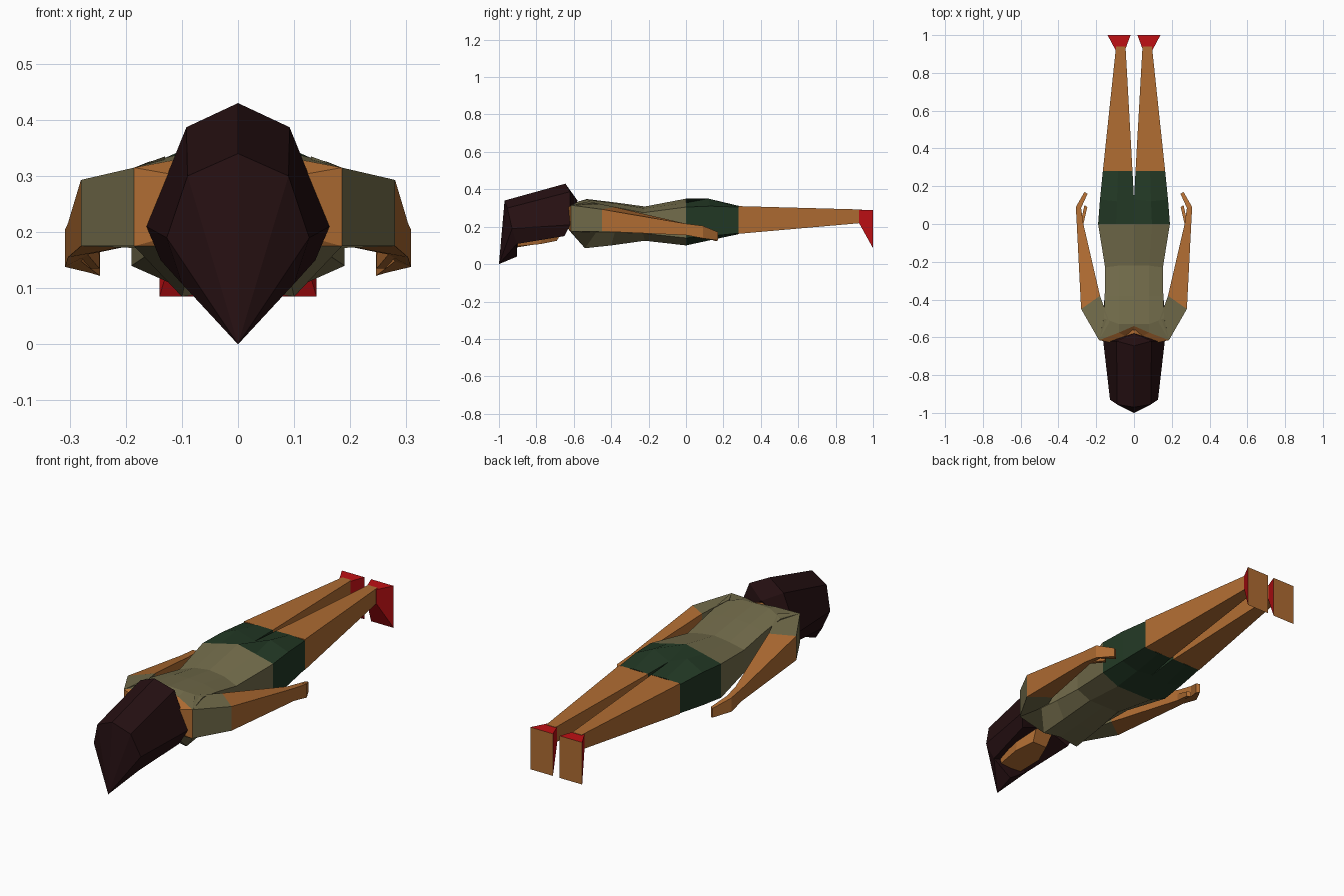
import bpy, bmesh

cube = bpy.data.objects.get("Cube")
if cube:
    bpy.data.objects.remove(cube, do_unlink=True)


def material(name, rgb):
    m = bpy.data.materials.new(name)
    m.use_nodes = True
    m.diffuse_color = (*rgb, 1)
    b = m.node_tree.nodes["Principled BSDF"]
    b.inputs["Base Color"].default_value = (*rgb, 1)
    b.inputs["Roughness"].default_value = 0.9
    return m


SKIN = material("tan skin", (0.43, 0.15, 0.032))
OLIVE = material("olive cloth", (0.17, 0.15, 0.07))
GREEN = material("dark green cloth", (0.016, 0.04, 0.018))
HAIR = material("dark brown hair", (0.019, 0.005, 0.006))
RED = material("red shoe", (0.52, 0.005, 0.007))


def loft(name, rings, mat, closed=True, caps=(True, True), end_mat=None):
    """Skin rings of points on the +x side, then mirror them to -x."""
    bm = bmesh.new()
    vs = [[bm.verts.new(p) for p in r] for r in rings]
    n = len(rings[0])
    for a, b in zip(vs, vs[1:]):
        for i in range(n if closed else n - 1):
            j = (i + 1) % n
            bm.faces.new((a[i], a[j], b[j], b[i]))
    if caps[0]:
        bm.faces.new(vs[0])
    if caps[1]:
        f = bm.faces.new(vs[-1])
        f.material_index = 1 if end_mat else 0
    bmesh.ops.remove_doubles(bm, verts=bm.verts, dist=1e-4)
    bmesh.ops.mirror(bm, geom=bm.verts[:] + bm.edges[:] + bm.faces[:],
                     axis='X', merge_dist=1e-4)
    bmesh.ops.recalc_face_normals(bm, faces=bm.faces)
    me = bpy.data.meshes.new(name)
    bm.to_mesh(me)
    bm.free()
    me.materials.append(mat)
    if end_mat:
        me.materials.append(end_mat)
    ob = bpy.data.objects.new(name, me)
    bpy.context.collection.objects.link(ob)
    return ob


def box_ring(y, x0, x1, z0, z1):
    """Rectangle across the y axis."""
    return [(x0, y, z1), (x1, y, z1), (x1, y, z0), (x0, y, z0)]


# Shirt: half sections from the spine round to the belly, neck to waist
collar = [(0, -0.54, 0.345), (0.08, -0.575, 0.335), (0.185, -0.615, 0.315),
          (0.185, -0.615, 0.175), (0.08, -0.62, 0.175), (0, -0.62, 0.175)]
waist_line = [(0, 0, 0.35), (0.095, 0, 0.328), (0.19, 0, 0.305),
              (0.19, 0, 0.14), (0.10, 0, 0.10), (0, 0, 0.10)]
loft("shirt", [
    collar,
    [(0, -0.53, 0.348), (0.08, -0.53, 0.345), (0.16, -0.50, 0.325),
     (0.165, -0.48, 0.17), (0.10, -0.54, 0.085), (0, -0.54, 0.10)],
    [(0, -0.38, 0.33), (0.08, -0.38, 0.325), (0.155, -0.38, 0.305),
     (0.155, -0.38, 0.17), (0.095, -0.40, 0.10), (0, -0.40, 0.11)],
    [(0, -0.22, 0.308), (0.08, -0.22, 0.298), (0.153, -0.23, 0.275),
     (0.153, -0.23, 0.165), (0.085, -0.22, 0.125), (0, -0.22, 0.125)],
    waist_line], OLIVE, closed=False, caps=(False, False))

# Bare neckline and neck
loft("neckline", [collar, [(x * 0.5, y - 0.02, 0.26 + (z - 0.26) * 0.7)
                           for x, y, z in collar]],
     SKIN, closed=False, caps=(False, True))
loft("neck", [[(0, -0.56, 0.33), (0.07, -0.56, 0.31), (0.06, -0.58, 0.2), (0, -0.58, 0.19)],
              [(0, -0.72, 0.33), (0.06, -0.72, 0.31), (0.05, -0.72, 0.2), (0, -0.72, 0.19)]],
     SKIN, closed=False)

# Shorts: one half of the hips running into each leg
thigh = [(0.008, 0.28, 0.31), (0.085, 0.28, 0.312), (0.165, 0.28, 0.305),
         (0.165, 0.28, 0.165), (0.085, 0.28, 0.16), (0.008, 0.28, 0.165)]
loft("shorts", [
    waist_line,
    [(0, 0.13, 0.315), (0.09, 0.12, 0.35), (0.18, 0.13, 0.31),
     (0.18, 0.13, 0.15), (0.09, 0.13, 0.128), (0, 0.13, 0.14)],
    thigh], GREEN, closed=False, caps=(False, False))
loft("shorts_inner_legs", [
    [(0, 0.13, 0.315), (0, 0.13, 0.14)],
    [(0.008, 0.28, 0.31), (0.008, 0.28, 0.165)]],
    GREEN, closed=False, caps=(False, False))

# Legs and shoes, with bare soles
loft("legs", [box_ring(0.28, 0.008, 0.165, 0.162, 0.31),
              box_ring(0.94, 0.045, 0.095, 0.22, 0.292)], SKIN)
loft("shoes", [box_ring(0.925, 0.046, 0.1, 0.22, 0.29),
               box_ring(1.0, 0.018, 0.14, 0.085, 0.29)], RED, end_mat=SKIN)

# Sleeves, forearms, hands and thumbs
cuff = [(0.28, -0.45, 0.293), (0.18, -0.38, 0.305),
        (0.18, -0.38, 0.178), (0.28, -0.45, 0.175)]
wrist = [(0.308, 0.09, 0.205), (0.28, 0.085, 0.205),
         (0.28, 0.085, 0.148), (0.308, 0.09, 0.138)]
loft("sleeves", [[(0.185, -0.615, 0.315), (0.13, -0.52, 0.335),
                  (0.13, -0.52, 0.17), (0.185, -0.615, 0.175)], cuff], OLIVE)
loft("arms", [cuff, [(0.303, 0.0, 0.216), (0.268, 0.0, 0.216),
                     (0.268, 0.0, 0.16), (0.303, 0.0, 0.155)], wrist],
     SKIN, caps=(True, False))
loft("hands", [wrist, [(0.262, 0.17, 0.172), (0.246, 0.16, 0.172),
                       (0.246, 0.16, 0.122), (0.262, 0.17, 0.127)]],
     SKIN, caps=(False, True))
loft("thumbs", [[(0.285, 0.0, 0.195), (0.268, 0.0, 0.195),
                 (0.268, 0.0, 0.16), (0.285, 0.0, 0.16)],
                [(0.262, 0.1, 0.16), (0.247, 0.09, 0.16),
                 (0.247, 0.09, 0.135), (0.262, 0.1, 0.135)]], SKIN)

# Hair: pointed fringe, faceted crown, nape
front = [(0, -0.97, 0.34), (0.09, -0.955, 0.30),
         (0.127, -0.93, 0.19), (0.10, -0.905, 0.108)]
loft("hair", [
    [(0, -1.0, 0.0)] * 5,
    front + [(0, -0.905, 0.04)],
    front + [(0, -0.90, 0.13)],
    [(0, -0.645, 0.43), (0.092, -0.62, 0.387), (0.163, -0.62, 0.21),
     (0.138, -0.65, 0.15), (0, -0.65, 0.2)],
    [(0, -0.58, 0.34)] * 5], HAIR, closed=False, caps=(False, False))

# Face, looking down
loft("face", [
    [(0, -0.90, 0.2), (0.085, -0.90, 0.2), (0.09, -0.74, 0.22),
     (0.05, -0.65, 0.2), (0, -0.65, 0.2)],
    [(0, -0.90, 0.09), (0.06, -0.90, 0.095), (0.07, -0.78, 0.107),
     (0.04, -0.69, 0.125), (0, -0.69, 0.125)]], SKIN, closed=False)
